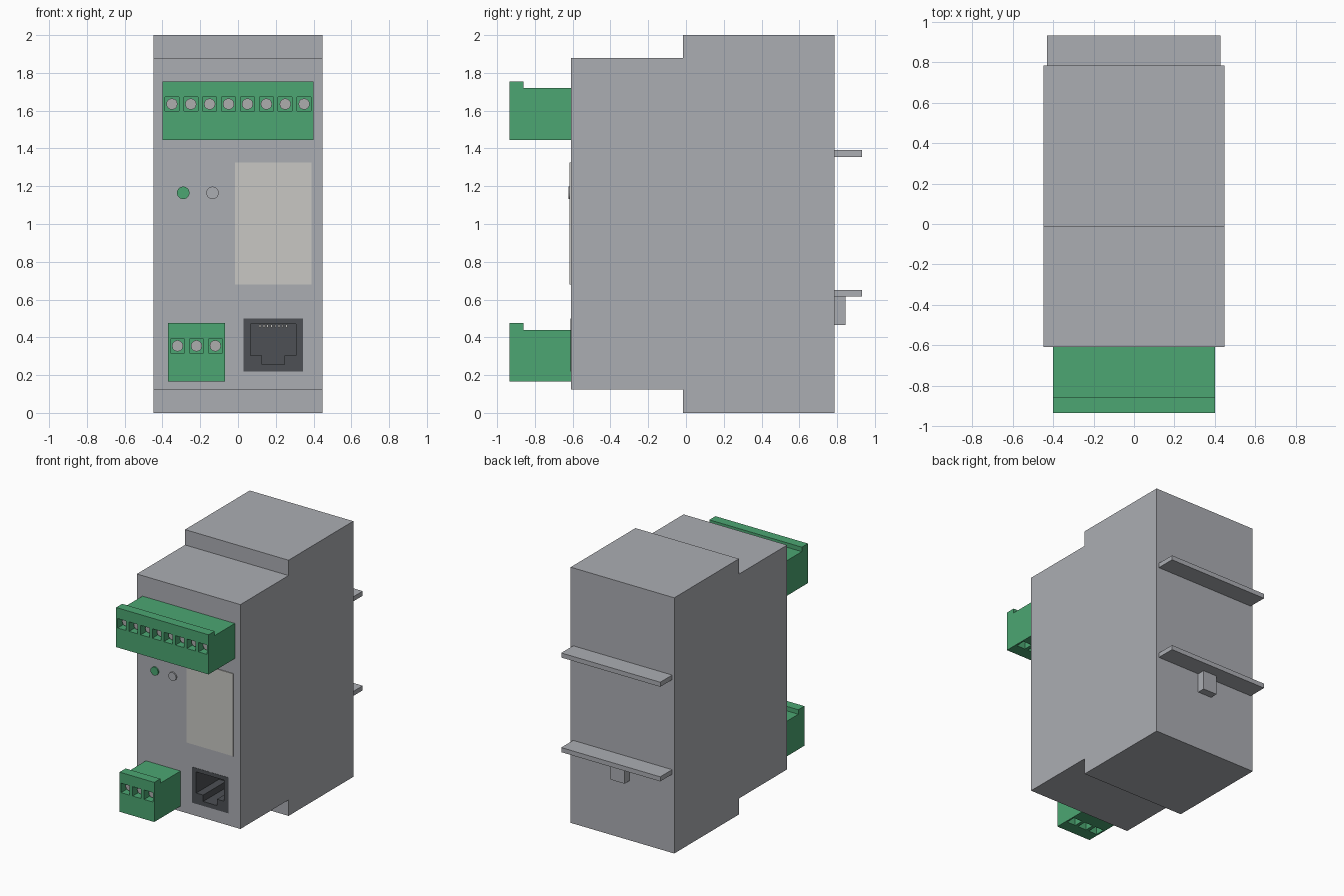
import bpy, bmesh
from mathutils import Matrix, Vector

cube = bpy.data.objects.get("Cube")
if cube:
    bpy.data.objects.remove(cube, do_unlink=True)


def material(name, *rgb):
    m = bpy.data.materials.new(name)
    m.use_nodes = True
    m.diffuse_color = (*rgb, 1)
    m.node_tree.nodes["Principled BSDF"].inputs["Base Color"].default_value = (*rgb, 1)
    return m


GREY = material("housing grey", 0.41, 0.42, 0.45)
GREEN = material("terminal green", 0.072, 0.38, 0.168)
DARK = material("socket dark grey", 0.074, 0.08, 0.089)
LABEL = material("label off white", 0.58, 0.575, 0.55)
METAL = material("metal grey", 0.42, 0.42, 0.42)


def finish(name, bm, mat):
    bmesh.ops.recalc_face_normals(bm, faces=bm.faces)
    mesh = bpy.data.meshes.new(name)
    bm.to_mesh(mesh)
    bm.free()
    mesh.materials.append(mat)
    obj = bpy.data.objects.new(name, mesh)
    bpy.context.collection.objects.link(obj)
    return obj


def boxes(name, mat, spans):
    """One object made of boxes, each given as (x0, x1), (y0, y1), (z0, z1)."""
    bm = bmesh.new()
    for span in spans:
        centre = Vector([(a + b) / 2 for a, b in span])
        size = [b - a for a, b in span]
        bmesh.ops.create_cube(bm, size=1, matrix=Matrix.Translation(centre) @ Matrix.Diagonal((*size, 1)))
    return finish(name, bm, mat)


def prism(name, mat, points, offset):
    """Extrude a closed outline of 3D points along an offset."""
    bm = bmesh.new()
    face = bm.faces.new([bm.verts.new(p) for p in points])
    moved = bmesh.ops.extrude_face_region(bm, geom=[face])["geom"]
    bmesh.ops.translate(bm, vec=offset, verts=[v for v in moved if isinstance(v, bmesh.types.BMVert)])
    return finish(name, bm, mat)


def discs(name, mat, centres, radius, y0, y1, sides=24):
    """Cylinders that face the front, at (x, z) centres."""
    bm = bmesh.new()
    for x, z in centres:
        place = Matrix.Translation((x, (y0 + y1) / 2, z)) @ Matrix.Rotation(1.5707963, 4, "X")
        bmesh.ops.create_cone(bm, cap_ends=True, segments=sides, radius1=radius,
                              radius2=radius, depth=y1 - y0, matrix=place)
    return finish(name, bm, mat)


def cut(target, cutter):
    mod = target.modifiers.new("cut", "BOOLEAN")
    mod.operation = "DIFFERENCE"
    mod.solver = "EXACT"
    mod.object = cutter
    bpy.context.view_layer.objects.active = target
    bpy.ops.object.modifier_apply(modifier=mod.name)
    bpy.data.objects.remove(cutter, do_unlink=True)


FRONT, BACK, HALF = -0.61, 0.785, 0.448

# Stepped housing
outline = [(FRONT, 0.125), (-0.015, 0.125), (-0.015, 0), (BACK, 0),
           (BACK, 2), (-0.015, 2), (-0.015, 1.88), (FRONT, 1.88)]
housing = prism("housing", GREY, [(-HALF, y, z) for y, z in outline], (2 * HALF, 0, 0))


# Plug-in terminal blocks with screw pockets and wire holes
def terminal(name, x0, x1, z0, count):
    nose, top, pitch = -0.935, z0 + 0.31, 0.1
    shape = [(nose, z0), (FRONT, z0), (FRONT, top - 0.035), (-0.86, top - 0.035),
             (-0.86, top), (nose, top)]
    block = prism(name, GREEN, [(x0, y, z) for y, z in shape], (x1 - x0, 0, 0))
    mid, z = (x0 + x1) / 2, z0 + 0.19
    xs = [mid + (i - (count - 1) / 2) * pitch for i in range(count)]
    r = 0.037
    pockets = [((x - r, x + r), (nose - 0.1, nose + 0.08), (z - r, z + r)) for x in xs]
    holes = [((x - r, x + r), (-0.84, -0.765), (z0 - 0.1, z0 + 0.09)) for x in xs]
    cut(block, boxes("pocket_cutter", GREEN, pockets + holes))
    discs(name + "_screws", METAL, [(x, z) for x in xs], 0.03, nose + 0.045, nose + 0.085, 12)


terminal("upper_terminal", -0.4, 0.4, 1.445, 8)
terminal("lower_terminal", -0.37, -0.07, 0.165, 3)

# Network socket set into the housing
JACK = ((0.03, 0.345), (FRONT - 0.002, -0.26), (0.22, 0.5))
cut(housing, boxes("socket_cutter", GREY, [(JACK[0], (FRONT - 0.1, -0.26), JACK[2])]))
socket = boxes("network_socket", DARK, [JACK])
opening = [(0.067, 0.305), (0.127, 0.305), (0.127, 0.255), (0.247, 0.255),
           (0.247, 0.305), (0.307, 0.305), (0.307, 0.47), (0.067, 0.47)]
cut(socket, prism("opening_cutter", DARK, [(x, FRONT - 0.1, z) for x, z in opening], (0, 0.38, 0)))
boxes("socket_contacts", LABEL,
      [((x - 0.005, x + 0.005), (-0.56, -0.35), (0.453, 0.469))
       for x in [0.117 + 0.02 * i for i in range(8)]])

# Front label and indicator lights
boxes("label_plate", LABEL, [((-0.015, 0.39), (FRONT - 0.006, FRONT), (0.68, 1.325))])
discs("green_light", GREEN, [(-0.29, 1.165)], 0.033, FRONT - 0.011, FRONT)
discs("grey_light", GREY, [(-0.135, 1.165)], 0.033, FRONT - 0.011, FRONT)

# Mounting rails and latch on the back
for name, z in (("upper_rail", 1.355), ("lower_rail", 0.615)):
    boxes(name, GREY, [((-0.43, 0.427), (BACK, 0.932), (z, z + 0.036))])
boxes("rail_latch", GREY, [((-0.06, 0.06), (BACK, 0.845), (0.465, 0.615))])
